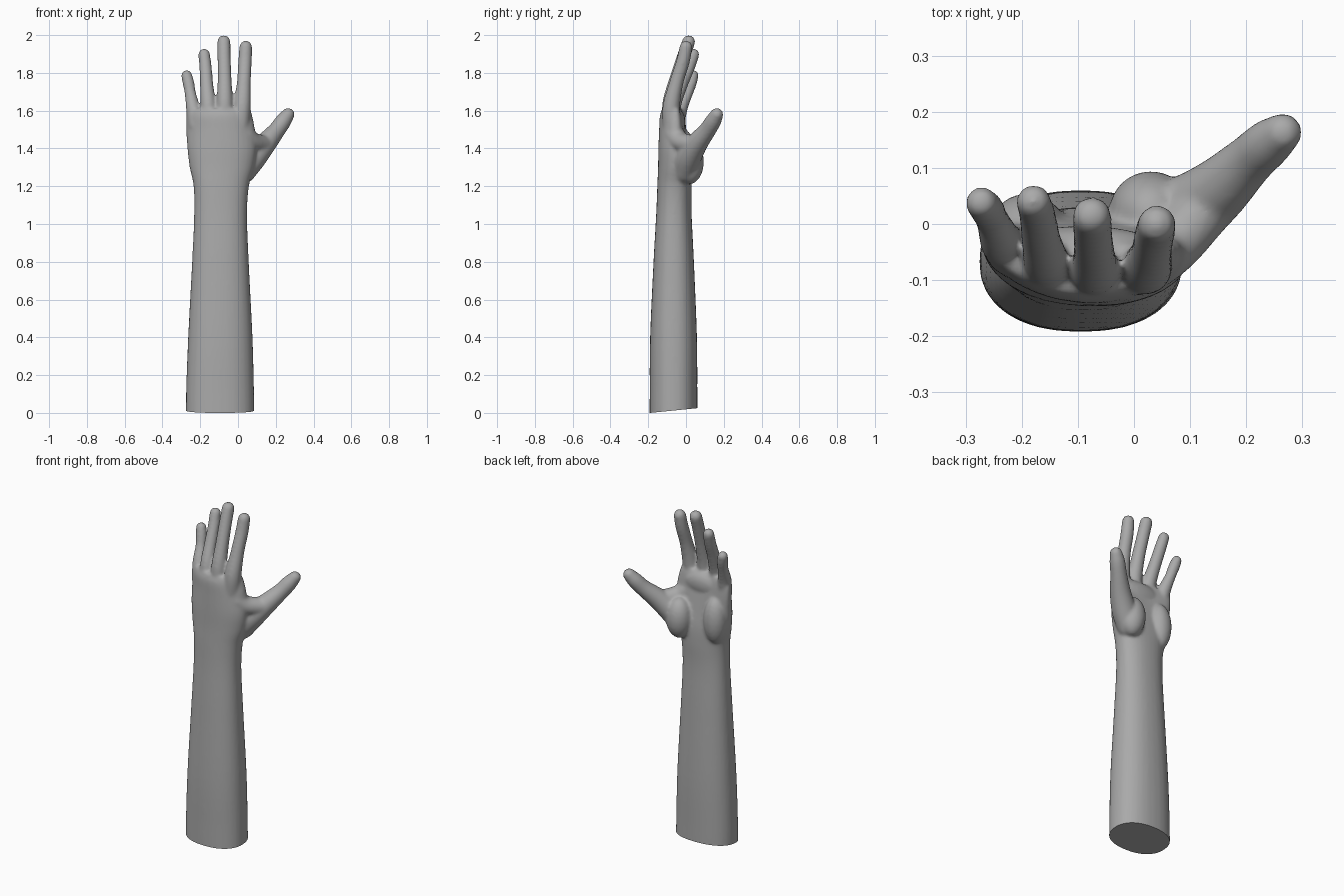
import bpy, bmesh
from math import sin, cos, pi, copysign
from mathutils import Vector

if "Cube" in bpy.data.objects:
    bpy.data.objects.remove(bpy.data.objects["Cube"], do_unlink=True)

SIDES = 32
bm = bmesh.new()


def spline(points, steps=6):
    """Catmull-Rom interpolation of equal-length tuples."""
    pts = [Vector(p) for p in points]
    pts = [2 * pts[0] - pts[1]] + pts + [2 * pts[-1] - pts[-2]]
    out = []
    for a, b, c, d in zip(pts, pts[1:], pts[2:], pts[3:]):
        for i in range(steps):
            t = i / steps
            out.append(b + (c - a) * t / 2 + (a - 2.5 * b + 2 * c - d / 2) * t**2
                       + (1.5 * b - 1.5 * c + (d - a) / 2) * t**3)
    return out + [pts[-2]]


def loft(rings):
    """Skin closed rings of coordinates and cap both ends."""
    loops = [[bm.verts.new(p) for p in ring] for ring in rings]
    for lower, upper in zip(loops, loops[1:]):
        for i in range(SIDES):
            j = (i + 1) % SIDES
            bm.faces.new((lower[i], lower[j], upper[j], upper[i]))
    bm.faces.new(loops[0][::-1])
    bm.faces.new(loops[-1])


def ball(centre, size):
    made = bmesh.ops.create_icosphere(bm, subdivisions=3, radius=1)
    for v in made["verts"]:
        v.co = Vector(centre) + v.co * Vector(size) if isinstance(size, float) else \
            Vector([c + a * s for c, a, s in zip(centre, v.co, size)])


def section(z, x0, x1, y0, y1, bend):
    """Rounded, slightly squared outline; bend arches it towards the palm."""
    ring = []
    for i in range(SIDES):
        a = 2 * pi * i / SIDES
        u, v = (copysign(abs(f) ** 0.88, f) for f in (cos(a), sin(a)))
        y = (y0 + y1) / 2 + v * (y1 - y0) / 2 + bend * u * (u - 0.35)
        ring.append(((x0 + x1) / 2 + u * (x1 - x0) / 2, y, z))
    return ring


def digit(points):
    """Round tapering tube through (x, y, z, radius) with domed ends."""
    path = spline([(x, y, z, r) for x, y, z, r in points])
    rings = []
    for i, p in enumerate(path):
        tangent = (path[min(i + 1, len(path) - 1)] - path[max(i - 1, 0)]).to_3d().normalized()
        side = Vector((0, 1, 0)).cross(tangent).normalized()
        front = tangent.cross(side)
        rings.append([p.to_3d() + p.w * (side * cos(2 * pi * k / SIDES) + front * sin(2 * pi * k / SIDES))
                      for k in range(SIDES)])
    loft(rings)
    for p in (path[0], path[-1]):
        ball(p.to_3d(), (p.w,) * 3)


# Forearm, wrist and palm: z, x min, x max, y min, y max, bend
trunk = [
    (-0.1, -0.275, 0.088, -0.192, 0.06, 0),
    (0.1, -0.275, 0.085, -0.192, 0.06, 0),
    (0.4, -0.264, 0.077, -0.19, 0.058, 0),
    (0.8, -0.243, 0.057, -0.172, 0.042, 0),
    (1.05, -0.232, 0.048, -0.158, 0.03, 0),
    (1.2, -0.235, 0.058, -0.152, 0.03, 0),
    (1.3, -0.256, 0.085, -0.148, 0.025, 0.01),
    (1.4, -0.268, 0.098, -0.146, 0.008, 0.02),
    (1.5, -0.274, 0.09, -0.142, -0.01, 0.035),
    (1.57, -0.275, 0.077, -0.138, -0.022, 0.04),
    (1.61, -0.265, 0.066, -0.125, -0.035, 0.04),
]
loft([section(*s) for s in spline(trunk)])

# Muscle pads: thumb side, little finger side, and below the fingers
ball((0.03, 0.02, 1.33), (0.075, 0.075, 0.12))
ball((-0.19, -0.01, 1.36), (0.068, 0.065, 0.14))
ball((-0.09, -0.045, 1.54), (0.14, 0.042, 0.07))

# Little, ring, middle and index fingers
digit([(-0.222, -0.05, 1.52, 0.042), (-0.237, -0.03, 1.61, 0.038), (-0.252, 0.006, 1.69, 0.03),
       (-0.262, 0.026, 1.745, 0.031), (-0.272, 0.038, 1.787, 0.029)])
digit([(-0.15, -0.075, 1.52, 0.045), (-0.157, -0.066, 1.63, 0.041), (-0.166, -0.024, 1.74, 0.035),
       (-0.172, 0.015, 1.83, 0.033), (-0.179, 0.04, 1.898, 0.031)])
digit([(-0.07, -0.08, 1.52, 0.045), (-0.07, -0.082, 1.64, 0.043), (-0.071, -0.05, 1.77, 0.037),
       (-0.074, -0.012, 1.89, 0.035), (-0.075, 0.014, 1.965, 0.035)])
digit([(0.012, -0.075, 1.5, 0.048), (0.022, -0.078, 1.62, 0.046), (0.031, -0.05, 1.75, 0.037),
       (0.037, -0.016, 1.86, 0.036), (0.041, 0.0, 1.937, 0.034)])

# Thumb and the web joining it to the palm
digit([(0.03, -0.01, 1.28, 0.065), (0.085, 0.015, 1.355, 0.068), (0.145, 0.057, 1.425, 0.058),
       (0.204, 0.112, 1.495, 0.046), (0.24, 0.144, 1.545, 0.043), (0.265, 0.163, 1.58, 0.035)])
digit([(0.035, -0.06, 1.47, 0.055), (0.075, -0.03, 1.435, 0.052), (0.13, 0.03, 1.42, 0.05)])

bmesh.ops.recalc_face_normals(bm, faces=bm.faces)
mesh = bpy.data.meshes.new("hand_and_forearm")
bm.to_mesh(mesh)
bm.free()
arm = bpy.data.objects.new("hand_and_forearm", mesh)
bpy.context.collection.objects.link(arm)

# Fuse the parts into one soft skin
remesh = arm.modifiers.new("fuse", "REMESH")
remesh.mode = "VOXEL"
remesh.voxel_size = 0.008
soften = arm.modifiers.new("soften", "SMOOTH")
soften.factor = 0.5
soften.iterations = 10
bpy.context.view_layer.objects.active = arm
arm.select_set(True)
for name in ("fuse", "soften"):
    bpy.ops.object.modifier_apply(modifier=name)

# Slanted flat cut at the elbow end
bm = bmesh.new()
bm.from_mesh(arm.data)
cut = bmesh.ops.bisect_plane(bm, geom=bm.verts[:] + bm.edges[:] + bm.faces[:], dist=1e-5,
                             plane_co=(0, -0.19, 0.0), plane_no=(0, -0.1, 1), clear_inner=True)
rim = [e for e in cut["geom_cut"] if isinstance(e, bmesh.types.BMEdge)]
bmesh.ops.holes_fill(bm, edges=rim, sides=0)
bmesh.ops.recalc_face_normals(bm, faces=bm.faces)
bm.to_mesh(arm.data)
bm.free()

skin = bpy.data.materials.new("plain_grey")
skin.use_nodes = True
grey = (0.4, 0.4, 0.4, 1)
skin.diffuse_color = grey
skin.node_tree.nodes["Principled BSDF"].inputs["Base Color"].default_value = grey
arm.data.materials.clear()
arm.data.materials.append(skin)
bpy.ops.object.shade_smooth_by_angle(angle=pi / 3)
